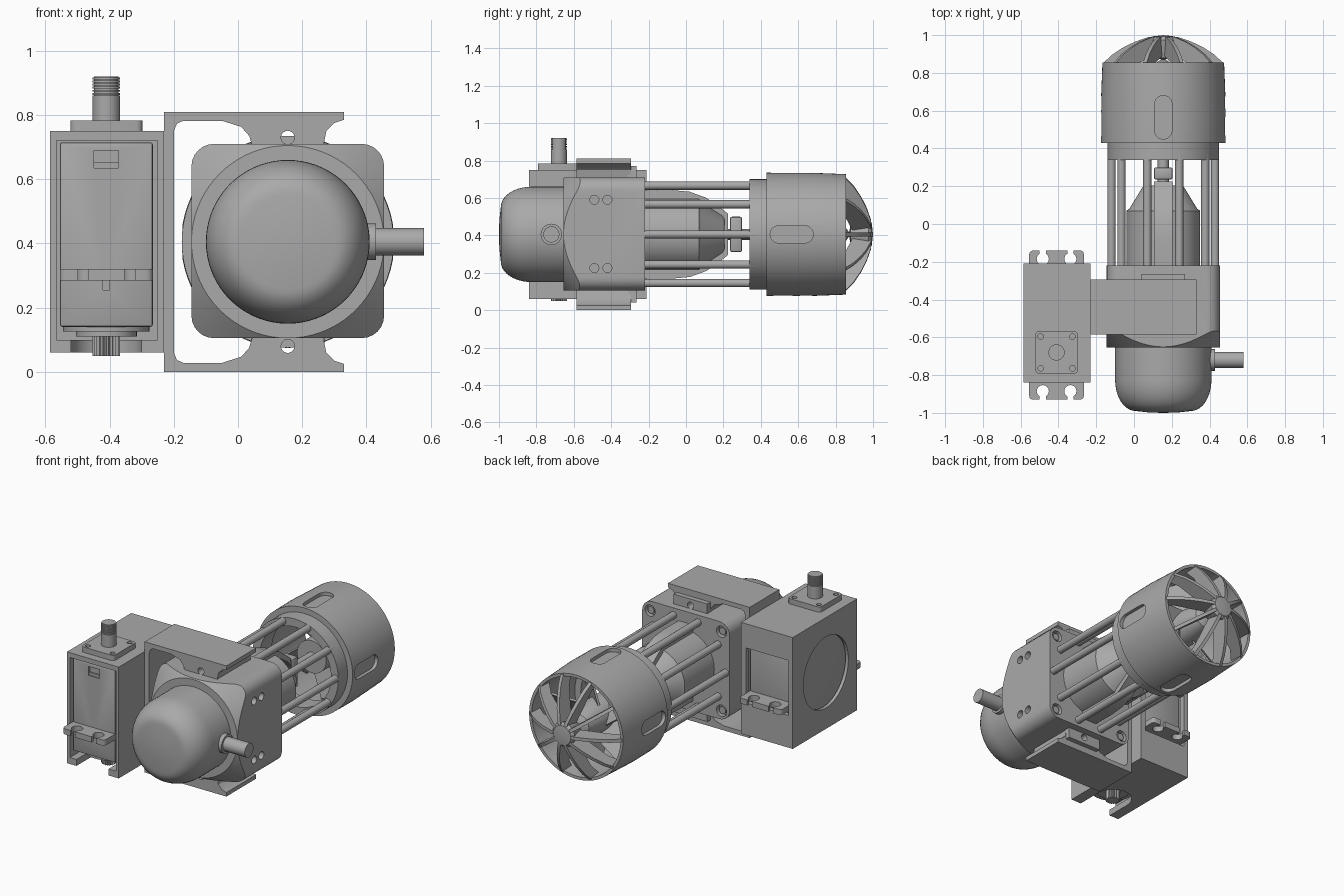
import bpy, bmesh, math
from mathutils import Matrix, Vector

old = bpy.data.objects.get("Cube")
if old:
    bpy.data.objects.remove(old, do_unlink=True)

grey = bpy.data.materials.new("plain_grey")
grey.use_nodes = True
grey.diffuse_color = (0.4, 0.4, 0.4, 1)
grey.node_tree.nodes["Principled BSDF"].inputs["Base Color"].default_value = (0.4, 0.4, 0.4, 1)

AX, AZ = 0.155, 0.405            # thruster axis, running along y
SX, SY = -0.41, -0.68            # servo shaft axis, running along z
TURN = {"x": Matrix.Rotation(math.pi / 2, 4, "Y"),
        "y": Matrix.Rotation(-math.pi / 2, 4, "X"),
        "z": Matrix.Identity(4)}


def finish(name, bm, smooth=True):
    bmesh.ops.recalc_face_normals(bm, faces=bm.faces)
    me = bpy.data.meshes.new(name)
    bm.to_mesh(me)
    bm.free()
    me.materials.append(grey)
    ob = bpy.data.objects.new(name, me)
    bpy.context.collection.objects.link(ob)
    if smooth:
        shade(ob)
    return ob


def activate(ob):
    bpy.ops.object.select_all(action="DESELECT")
    ob.select_set(True)
    bpy.context.view_layer.objects.active = ob


def shade(ob):
    activate(ob)
    bpy.ops.object.shade_smooth_by_angle(angle=math.radians(32))


def box(name, x, y, z):
    bm = bmesh.new()
    bmesh.ops.create_cube(bm, size=1)
    for v in bm.verts:
        v.co = [(r[0] + r[1]) / 2 + c * (r[1] - r[0]) for r, c in zip((x, y, z), v.co)]
    return finish(name, bm, False)


def rod(name, axis, start, length, radius, sides=32):
    bm = bmesh.new()
    bmesh.ops.create_cone(bm, cap_ends=True, segments=sides, radius1=radius, radius2=radius, depth=length)
    bm.transform(Matrix.Translation(start) @ TURN[axis] @ Matrix.Translation((0, 0, length / 2)))
    return finish(name, bm)


def lathe(name, profile, closed=False, steps=72):
    """Spin (radius, y) points around the thruster axis."""
    bm = bmesh.new()
    vs = [bm.verts.new((AX + r, y, AZ)) for r, y in profile]
    pairs = list(zip(vs, vs[1:])) + ([(vs[-1], vs[0])] if closed else [])
    es = [bm.edges.new(p) for p in pairs]
    bmesh.ops.spin(bm, geom=vs + es, cent=(AX, 0, AZ), axis=(0, 1, 0), angle=math.tau, steps=steps)
    bmesh.ops.remove_doubles(bm, verts=bm.verts, dist=0.0005)
    return finish(name, bm)


def prism(name, points, depth, matrix):
    """Extrude a flat outline along its local z, then place it."""
    bm = bmesh.new()
    f = bm.faces.new([bm.verts.new((a, b, 0)) for a, b in points])
    ext = bmesh.ops.extrude_face_region(bm, geom=[f])["geom"]
    bmesh.ops.translate(bm, vec=(0, 0, depth), verts=[g for g in ext if isinstance(g, bmesh.types.BMVert)])
    bm.transform(matrix)
    return finish(name, bm)


def combine(ob, cutters, operation="DIFFERENCE"):
    for c in cutters:
        c.hide_render = True
        mod = ob.modifiers.new("cut", "BOOLEAN")
        mod.operation, mod.solver, mod.object = operation, "EXACT", c
        activate(ob)
        bpy.ops.object.modifier_apply(modifier=mod.name)
        bpy.data.objects.remove(c, do_unlink=True)
    shade(ob)


def bevel(ob, width, axis=None, segments=6):
    bm = bmesh.new()
    bm.from_mesh(ob.data)
    es = [e for e in bm.edges if axis is None or
          abs((e.verts[0].co - e.verts[1].co).normalized()[axis]) > 0.9]
    bmesh.ops.bevel(bm, geom=es, offset=width, segments=segments, profile=0.5, affect="EDGES")
    bm.to_mesh(ob.data)
    bm.free()
    shade(ob)


def around(angle, radius, y):
    return Vector((AX + radius * math.cos(angle), y, AZ + radius * math.sin(angle)))


# Rounded front dome with its cable outlet
arc = [(0.147 + 0.108 * math.sin(t), -0.825 - 0.165 * math.cos(t)) for t in
       [i * math.pi / 20 for i in range(11)]]
lathe("front_dome", [(0, -1), (0.075, -0.998)] + arc + [(0.255, -0.64), (0, -0.64)])
rod("cable_collar", "x", (0.38, -0.72, AZ), 0.05, 0.057)
rod("cable_stub", "x", (0.40, -0.72, AZ), 0.18, 0.043)

# Square housing with cone-trimmed front, side and top screw holes
housing = box("housing", (-0.145, 0.455), (-0.655, -0.22), (0.105, 0.71))
bevel(housing, 0.07, axis=1)
combine(housing, [lathe("trim", [(0, -0.655), (0.3, -0.655), (0.52, -0.455), (0.52, -0.1), (0, -0.1)])], "INTERSECT")
holes = [rod("hole", "x", (x, y, z), 0.06, 0.024, 20)
         for x in (-0.17, 0.42) for y in (-0.49, -0.42) for z in (0.225, 0.59)]
holes += [rod("hole", "y", (AX + sx * 0.245, -0.25, AZ + sz * 0.245), 0.06, 0.035, 20)
          for sx in (-1, 1) for sz in (-1, 1)]
combine(housing, holes)
for sx in (-1, 1):
    for sz in (-1, 1):
        rod("housing_screw", "y", (AX + sx * 0.245, -0.25, AZ + sz * 0.245), 0.022, 0.022, 20)

# C-shaped bracket around the housing, upper half outline mirrored downward
upper = [(-0.23, 0.81), (0.33, 0.81), (0.33, 0.785), (0.30, 0.775), (0.275, 0.75), (0.265, 0.70),
         (0.045, 0.70), (0.035, 0.735), (0.01, 0.763), (-0.05, 0.782), (-0.17, 0.782),
         (-0.19, 0.773), (-0.2, 0.75)]
outline = upper + [(x, 0.81 - z) for x, z in reversed(upper)]
place = Matrix.Translation((0, -0.295, 0)) @ Matrix.Rotation(math.pi / 2, 4, "X")
bracket = prism("c_bracket", outline, 0.29, place)
combine(bracket, [rod("hole", "y", (AX, -0.7, z), 0.5, 0.021, 20) for z in (0.08, 0.73)])
for z in ((0.04, 0.106), (0.704, 0.77)):
    pad = box("bracket_pad", (0.04, 0.27), (-0.31, -0.265), z)
    combine(pad, [rod("hole", "y", (AX, -0.4, sum(z) / 2 - (0.007 if z[0] > AZ else -0.007)), 0.3, 0.021, 20)])

# Motor with spines, coupling and shaft inside the cage
lathe("motor", [(0, -0.23), (0.195, -0.23), (0.195, 0.07), (0.18, 0.08), (0.11, 0.195), (0.095, 0.205), (0, 0.205)])
spine = [(0.1, -0.23), (0.235, -0.23), (0.237, -0.08), (0.228, 0.02), (0.195, 0.11), (0.13, 0.2),
         (0.11, 0.225), (0, 0.225)]
FIN = Matrix(((0, 0, 1, 0), (0, 1, 0, 0), (1, 0, 0, 0), (0, 0, 0, 1)))   # outline as (z, y)
for s in (-1, 1):
    prism("motor_spine", [(s * r, y) for r, y in spine], 0.1, Matrix.Translation((AX - 0.05, 0, AZ)) @ FIN)
bevel(box("coupling", (0.105, 0.205), (0.235, 0.3), (0.31, 0.5)), 0.012, segments=2)
rod("drive_shaft", "y", (AX, 0.2, AZ), 0.5, 0.03)

# Cage of ten bars between housing and shroud
COUNT = 10
for i in range(COUNT):
    rod("cage_bar", "y", around(math.tau * i / COUNT, 0.274, -0.23), 0.6, 0.022, 16)
lathe("cage_ring", [(0.245, 0.34), (0.295, 0.34), (0.295, 0.46), (0.245, 0.46)], True)

# Tail shroud with four recessed slots
shroud = lathe("shroud", [(0.255, 0.43), (0.33, 0.43), (0.332, 0.6), (0.322, 0.855), (0.304, 0.855), (0.285, 0.46), (0.255, 0.45)], True)
slots = []
for i in range(4):
    slot = box("slot", (0.307, 0.4), (0.45, 0.68), (-0.046, 0.046))
    bevel(slot, 0.045, axis=0)
    slot.data.transform(Matrix.Translation((AX, 0, AZ)) @ Matrix.Rotation(i * math.pi / 2, 4, "Y"))
    slots.append(slot)
combine(shroud, slots)

# Tail guard: hub and curved radial fins
lathe("guard_hub", [(0, 0.87), (0.05, 0.88), (0.075, 0.975), (0.06, 0.993), (0, 1.0)])
fin = [(0.02, 0.995), (0.08, 0.989), (0.15, 0.965), (0.21, 0.936), (0.27, 0.897), (0.318, 0.852),
       (0.3, 0.78), (0.24, 0.83), (0.05, 0.89)]
for i in range(COUNT):
    turn = Matrix.Translation((AX, 0, AZ)) @ Matrix.Rotation(math.tau * i / COUNT, 4, "Y")
    prism("guard_fin", fin, 0.02, turn @ Matrix.Translation((0, 0, -0.01)))

# Propeller inside the shroud
lathe("propeller_hub", [(0, 0.5), (0.1, 0.5), (0.1, 0.72), (0.07, 0.83), (0, 0.88)])
for i in range(5):
    turn = Matrix.Translation((AX, 0.64, AZ)) @ Matrix.Rotation(math.tau * i / 5, 4, "Y")
    blade = box("propeller_blade", (0.07, 0.275), (-0.1, 0.1), (-0.006, 0.006))
    blade.data.transform(turn @ Matrix.Rotation(math.radians(50), 4, "X"))

# Servo frame: open front, back window, round side window and slotted floor
frame = box("servo_frame", (-0.585, -0.23), (-0.84, -0.21), (0.06, 0.75))
combine(frame, [
    box("cut", (-0.565, -0.25), (-0.9, -0.24), (0.1, 0.72)),
    box("cut", (-0.555, -0.265), (-0.3, -0.1), (0.26, 0.6)),
    rod("cut", "x", (-0.65, -0.535, 0.41), 0.1, 0.22, 64),
    box("cut", (SX - 0.11, SX + 0.11), (-0.9, SY), (0, 0.12)),
    rod("cut", "z", (SX, SY, 0), 0.12, 0.11, 48)])

# Servo with label recess, mounting flange and splined output
servo = box("servo_body", (-0.555, -0.265), (-0.825, -0.25), (0.14, 0.715))
bevel(servo, 0.008, segments=2)
combine(servo, [box("cut", (-0.448, -0.372), (-0.9, -0.81), (0.635, 0.69)),
                box("cut", (-0.42, -0.40), (-0.9, -0.8), (0.255, 0.285))])
box("servo_label_step", (-0.448, -0.372), (-0.818, -0.8), (0.635, 0.652))
flange = box("servo_flange", (-0.555, -0.265), (-0.93, -0.14), (0.285, 0.32))
bevel(flange, 0.02, axis=2, segments=3)
cuts = []
for x in (SX - 0.073, SX + 0.073):
    for y, edge in ((-0.885, -0.95), (-0.185, -0.12)):
        cuts.append(rod("cut", "z", (x, y, 0.25), 0.1, 0.032, 24))
        cuts.append(box("cut", (x - 0.016, x + 0.016), sorted((y, edge)), (0.25, 0.35)))
combine(flange, cuts)
rod("servo_boss", "z", (SX, SY, 0.125), 0.03, 0.135)
rod("servo_boss_step", "z", (SX, SY, 0.11), 0.03, 0.095)
teeth = 20
gear = [((0.043 if i % 2 else 0.036) * math.cos(math.pi * i / teeth),
         (0.043 if i % 2 else 0.036) * math.sin(math.pi * i / teeth)) for i in range(2 * teeth)]
prism("servo_spline", gear, 0.07, Matrix.Translation((SX, SY, 0.05)))

# Top plate with screws and threaded connector
plate = box("connector_plate", (SX - 0.112, SX + 0.112), (SY - 0.112, SY + 0.112), (0.74, 0.783))
bevel(plate, 0.018, axis=2, segments=3)
corners = [(SX + sx * 0.084, SY + sy * 0.084) for sx in (-1, 1) for sy in (-1, 1)]
combine(plate, [rod("cut", "z", (x, y, 0.765), 0.05, 0.015, 16) for x, y in corners])
rod("connector_stem", "z", (SX, SY, 0.77), 0.09, 0.043)
rod("thread_core", "z", (SX, SY, 0.85), 0.07, 0.038)
for i in range(6):
    rod("thread_ridge", "z", (SX, SY, 0.863 + i * 0.0095), 0.006, 0.043)
